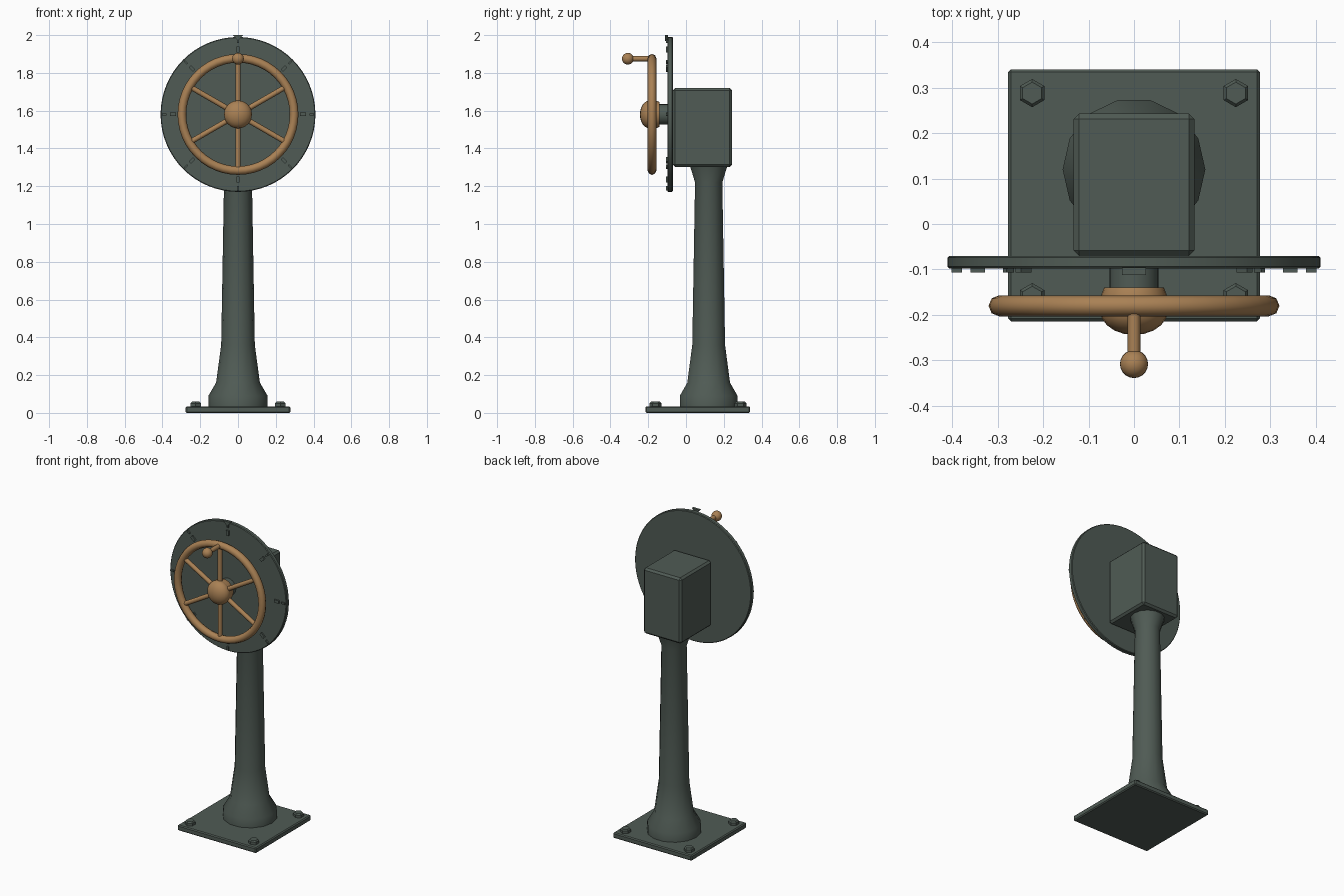
import bpy, bmesh, math
from mathutils import Matrix, Vector

cube = bpy.data.objects.get("Cube")
if cube:
    bpy.data.objects.remove(cube, do_unlink=True)


def material(name, rgb):
    m = bpy.data.materials.new(name)
    m.use_nodes = True
    m.diffuse_color = (*rgb, 1)
    bsdf = next(n for n in m.node_tree.nodes if n.type == 'BSDF_PRINCIPLED')
    bsdf.inputs["Base Color"].default_value = (*rgb, 1)
    return m


IRON = material("green_iron", (0.08, 0.105, 0.09))
BRASS = material("brass", (0.40, 0.22, 0.09))
DIAL_Z = 1.58
WHEEL_Y = -0.18
RIM_R = 0.297


def finish(name, bm, mat, bevel=0, angle=35):
    bmesh.ops.recalc_face_normals(bm, faces=bm.faces)
    mesh = bpy.data.meshes.new(name)
    bm.to_mesh(mesh)
    bm.free()
    obj = bpy.data.objects.new(name, mesh)
    bpy.context.collection.objects.link(obj)
    mesh.materials.append(mat)
    if bevel:
        mod = obj.modifiers.new("Bevel", 'BEVEL')
        mod.width, mod.segments = bevel, 1
    bpy.ops.object.select_all(action='DESELECT')
    obj.select_set(True)
    bpy.context.view_layer.objects.active = obj
    if angle:
        bpy.ops.object.shade_smooth_by_angle(angle=math.radians(angle))
    return obj


def box(name, lo, hi, mat, bevel=0, turn=None):
    lo, hi = Vector(lo), Vector(hi)
    bm = bmesh.new()
    bmesh.ops.create_cube(bm, size=1, matrix=Matrix.Translation((lo + hi) / 2)
                          @ Matrix.Diagonal((*(hi - lo), 1)))
    if turn:
        bm.transform(turn)
    return finish(name, bm, mat, bevel, angle=0)


def lathe(name, profile, origin, axis, mat, sides, phase=0, angle=35):
    """Capped solid of revolution from (radius, distance along axis) pairs."""
    bm = bmesh.new()
    rings = []
    for r, h in profile:
        rings.append([bm.verts.new((r * math.cos(a), r * math.sin(a), h))
                      for a in (phase + math.tau * i / sides for i in range(sides))])
    for a, b in zip(rings, rings[1:]):
        for i in range(sides):
            j = (i + 1) % sides
            bm.faces.new((a[i], a[j], b[j], b[i]))
    bm.faces.new(rings[0])
    bm.faces.new(rings[-1])
    rot = Vector((0, 0, 1)).rotation_difference(Vector(axis)).to_matrix().to_4x4()
    bm.transform(Matrix.Translation(origin) @ rot)
    return finish(name, bm, mat, angle=angle)


def ball(name, centre, radii, mat):
    bm = bmesh.new()
    bmesh.ops.create_uvsphere(bm, u_segments=20, v_segments=12, radius=1,
                              matrix=Matrix.Translation(centre)
                              @ Matrix.Diagonal((*radii, 1)))
    return finish(name, bm, mat)


def dial_turn(a):
    centre = Matrix.Translation((0, 0, DIAL_Z))
    return centre @ Matrix.Rotation(a, 4, 'Y')


# Base plate and hexagonal bolts
box("base_plate", (-0.277, -0.214, 0), (0.277, 0.34, 0.035), IRON, 0.006)
for x in (-0.224, 0.224):
    for y in (-0.161, 0.288):
        lathe("base_bolt", [(0.031, 0), (0.031, 0.016), (0.024, 0.024)],
              (x, y, 0.035), (0, 0, 1), IRON, 6, math.pi / 6, angle=0)

# Flared column and gear housing
lathe("column", [(0.157, 0.03), (0.157, 0.09), (0.116, 0.16), (0.089, 0.36),
                 (0.074, 1.22), (0.102, 1.31)],
      (0, 0.12, 0), (0, 0, 1), IRON, 14)
box("gear_housing", (-0.133, -0.07, 1.302), (0.133, 0.243, 1.72), IRON, 0.012)

# Dial disc, shaft and pointer
front = (0, -1, 0)
lathe("dial", [(0.406, 0), (0.41, 0.004), (0.41, 0.024), (0.406, 0.028)],
      (0, -0.07, DIAL_Z), front, IRON, 64)
lathe("wheel_shaft", [(0.054, 0), (0.054, 0.06)],
      (0, -0.09, DIAL_Z), front, IRON, 20)
bm = bmesh.new()
tri = [[bm.verts.new((x, y, z)) for x, z in ((-0.026, 2), (0.026, 2), (0, 1.968))]
       for y in (-0.112, -0.096)]
bm.faces.new(tri[0])
bm.faces.new(tri[1])
for i in range(3):
    j = (i + 1) % 3
    bm.faces.new((tri[0][i], tri[0][j], tri[1][j], tri[1][i]))
finish("dial_pointer", bm, IRON, angle=0)

# Raised dial marks: a short outer tick and an inner bar at eight stations
for i in range(8):
    turn = dial_turn(math.tau * i / 8)
    box("dial_tick", (-0.005, -0.107, 0.378), (0.005, -0.096, 0.402), IRON, turn=turn)
    box("dial_bar", (-0.009, -0.107, 0.328), (0.009, -0.096, 0.36), IRON, turn=turn)

# Handwheel rim: octagonal section swept around the shaft
bm = bmesh.new()
SEGS, SECT = 48, 8
rings = []
for i in range(SEGS):
    a = math.tau * i / SEGS
    ring = []
    for k in range(SECT):
        b = math.tau * k / SECT
        r = RIM_R + 0.023 * math.cos(b)
        ring.append(bm.verts.new((r * math.cos(a), WHEEL_Y + 0.023 * math.sin(b),
                                  DIAL_Z + r * math.sin(a))))
    rings.append(ring)
for i in range(SEGS):
    p, q = rings[i], rings[(i + 1) % SEGS]
    for k in range(SECT):
        m = (k + 1) % SECT
        bm.faces.new((p[k], p[m], q[m], q[k]))
finish("wheel_rim", bm, BRASS, angle=50)

# Spokes and hub
for i in range(6):
    a = math.pi / 2 + math.tau * i / 6
    lathe("wheel_spoke", [(0.014, 0.03), (0.014, RIM_R)], (0, WHEEL_Y, DIAL_Z),
          (math.cos(a), 0, math.sin(a)), BRASS, 10, angle=40)
lathe("wheel_hub", [(0.066, 0), (0.072, 0.016), (0.072, 0.055)],
      (0, -0.14, DIAL_Z), front, BRASS, 24)
ball("hub_dome", (0, -0.192, DIAL_Z), (0.074, 0.052, 0.074), BRASS)

# Crank handle
lathe("crank_rod", [(0.014, 0), (0.014, 0.12)],
      (0, WHEEL_Y, DIAL_Z + 0.295), front, BRASS, 12)
ball("crank_knob", (0, -0.308, DIAL_Z + 0.295), (0.031, 0.031, 0.031), BRASS)
